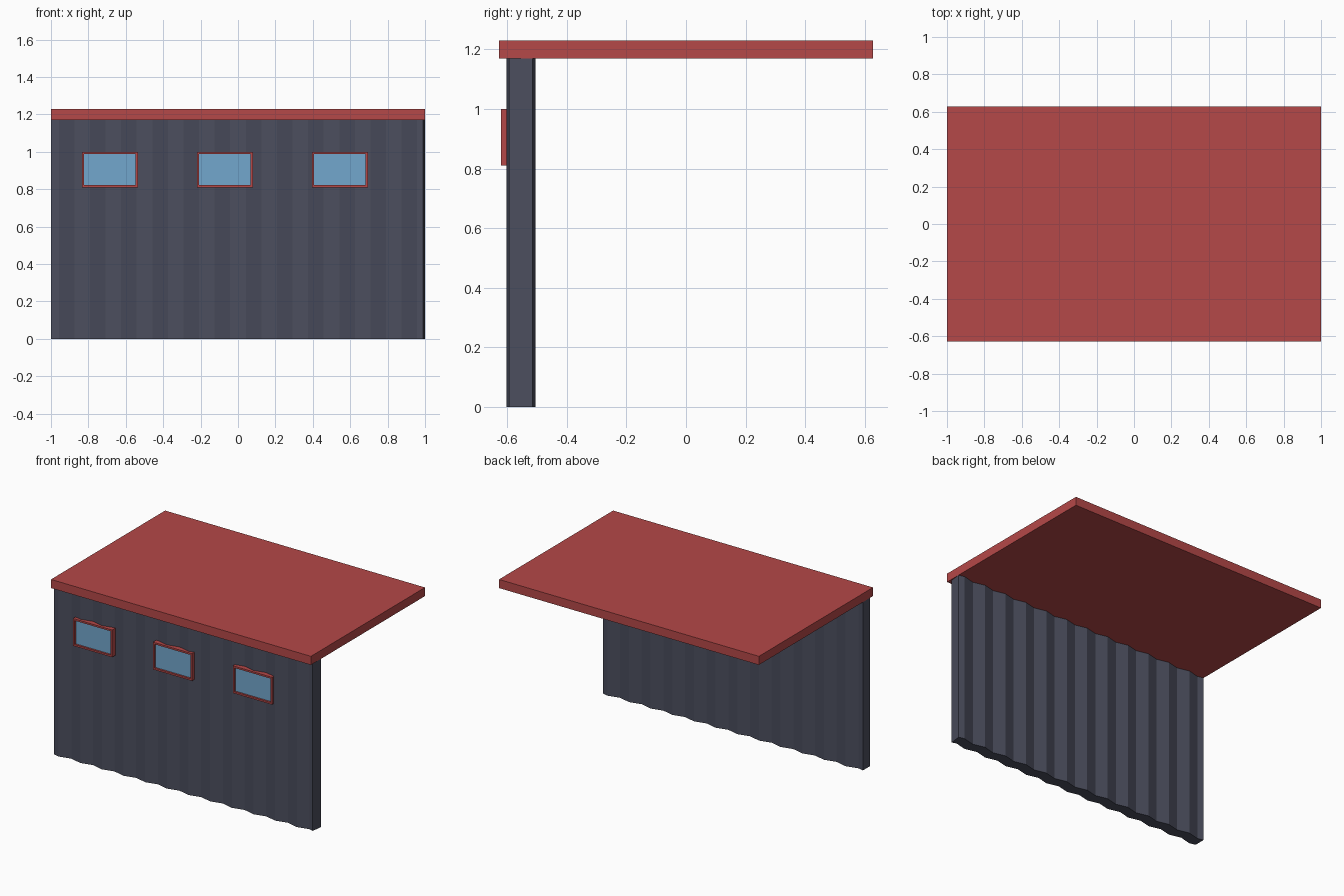
import bpy, bmesh

if "Cube" in bpy.data.objects:
    bpy.data.objects.remove(bpy.data.objects["Cube"])

def material(name, color):
    m = bpy.data.materials.new(name)
    m.diffuse_color = (*color, 1)
    m.use_nodes = True
    m.node_tree.nodes["Principled BSDF"].inputs["Base Color"].default_value = m.diffuse_color
    return m

RED = material("red_paint", (0.46, 0.065, 0.065))
SLATE = material("slate_metal", (0.07, 0.075, 0.11))
BLUE = material("blue_glass", (0.17, 0.39, 0.61))

def finish(name, bm, mat):
    bmesh.ops.recalc_face_normals(bm, faces=bm.faces)
    mesh = bpy.data.meshes.new(name)
    bm.to_mesh(mesh)
    bm.free()
    mesh.materials.append(mat)
    ob = bpy.data.objects.new(name, mesh)
    bpy.context.collection.objects.link(ob)
    return ob

def add_box(bm, lo, hi):
    verts = bmesh.ops.create_cube(bm, size=1)["verts"]
    for v in verts:
        for i in range(3):
            v.co[i] = lo[i] if v.co[i] < 0 else hi[i]

def box(name, lo, hi, mat):
    bm = bmesh.new()
    add_box(bm, lo, hi)
    return finish(name, bm, mat)

# Flat roof slab
box("roof", (-1, -0.627, 1.17), (1, 0.627, 1.23), RED)

# Corrugated wall: zigzag outline extruded upwards
RIBS, AMP, TOP = 12, 0.01, 1.17
wave = [(-1, 0)]
for i in range(RIBS * 2):
    wave.append((-1 + (i + 0.5) / RIBS, -AMP if i % 2 == 0 else AMP))
wave.append((1, 0))
front = [(x, y - 0.593) for x, y in wave]
front[-1] = (0.99, front[-1][1])
back = [(x, y - 0.515) for x, y in wave]

bm = bmesh.new()
rows = [[bm.verts.new((x, y, z)) for x, y in side]
        for side, z in ((front, 0), (back, 0), (back, TOP), (front, TOP))]
for i in range(len(wave) - 1):
    for a, b in zip(rows, rows[1:] + rows[:1]):
        bm.faces.new((a[i], a[i + 1], b[i + 1], b[i]))
for i in (0, -1):
    bm.faces.new([r[i] for r in rows])
finish("corrugated_wall", bm, SLATE)

# Three windows: raised frame with a recessed pane
W, Z0, Z1, T = 0.15, 0.81, 1.0, 0.012
for n, cx in enumerate((-0.685, -0.07, 0.545), 1):
    bm = bmesh.new()
    loops = []
    for y, t in ((-0.62, 0), (-0.62, T), (-0.57, T), (-0.57, 0)):
        w, a, b = W - t, Z0 + t, Z1 - t
        loops.append([bm.verts.new((x, y, z)) for x, z in
                      ((cx - w, a), (cx + w, a), (cx + w, b), (cx - w, b))])
    for p, q in zip(loops, loops[1:] + loops[:1]):
        for i in range(4):
            j = (i + 1) % 4
            bm.faces.new((p[i], p[j], q[j], q[i]))
    finish(f"window_frame_{n}", bm, RED)
    box(f"window_pane_{n}", (cx - W + T, -0.607, Z0 + T),
        (cx + W - T, -0.575, Z1 - T), BLUE)
